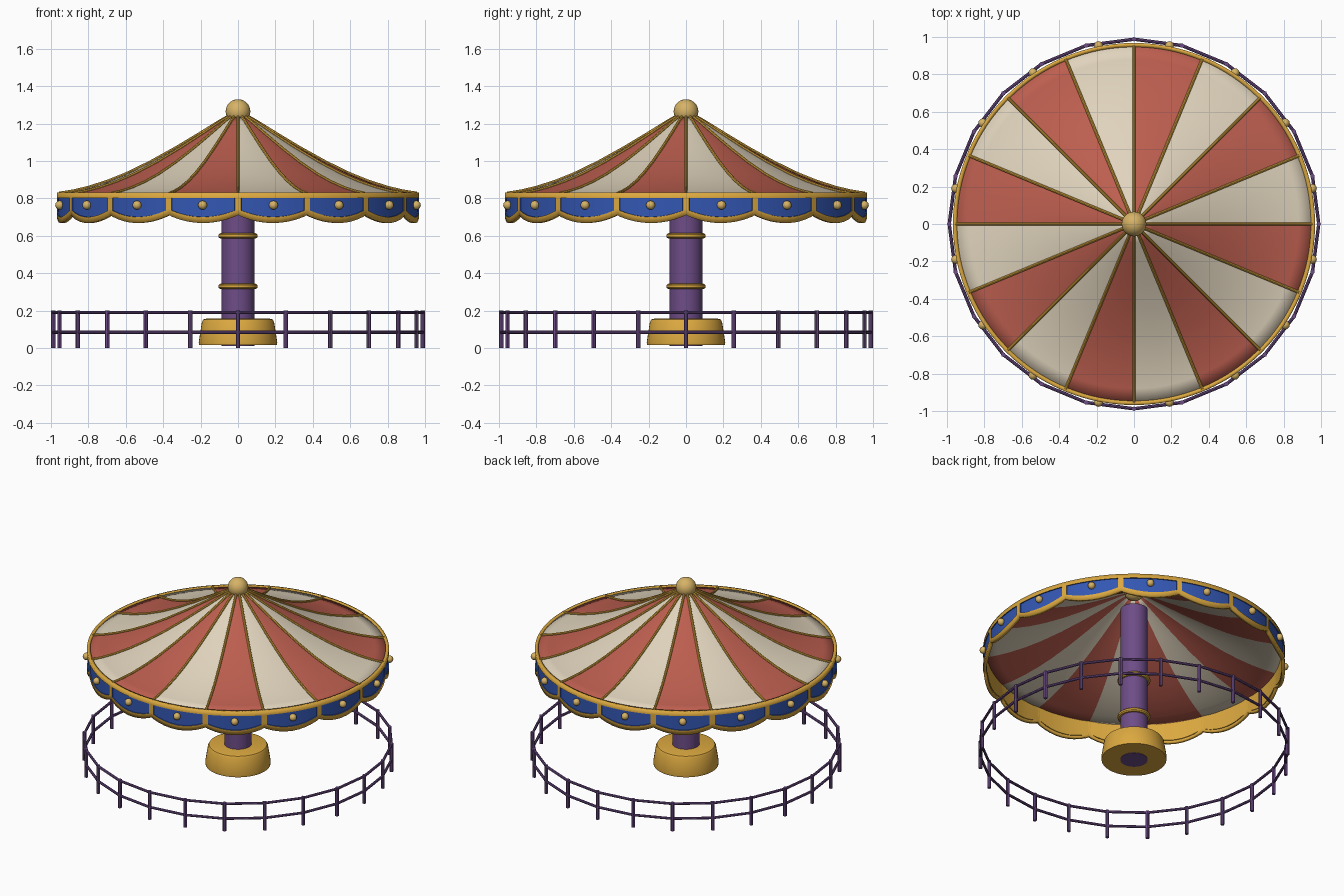
import bpy, bmesh, math
from math import sin, cos, pi, tau

if "Cube" in bpy.data.objects:
    bpy.data.objects.remove(bpy.data.objects["Cube"])

PANELS, POSTS = 16, 24


def mat(name, srgb):
    m = bpy.data.materials.new(name)
    m.diffuse_color = (*[((c + 0.055) / 1.055) ** 2.4 for c in srgb], 1)
    m.use_nodes = True
    m.node_tree.nodes["Principled BSDF"].inputs["Base Color"].default_value = m.diffuse_color
    return m


GOLD = mat("gold", (0.86, 0.66, 0.25))
BRASS = mat("pale brass", (0.84, 0.70, 0.40))
RED = mat("canvas red", (0.74, 0.37, 0.31))
CREAM = mat("canvas cream", (0.88, 0.83, 0.74))
BLUE = mat("blue", (0.20, 0.34, 0.70))
PURPLE = mat("purple", (0.43, 0.30, 0.53))


def polar(r, a, z):
    return (r * cos(a), r * sin(a), z)


def finish(ob, name, *mats, smooth=True):
    ob.name = name
    for m in mats:
        ob.data.materials.append(m)
    if smooth:
        bpy.ops.object.select_all(action='DESELECT')
        ob.select_set(True)
        bpy.context.view_layer.objects.active = ob
        bpy.ops.object.shade_smooth_by_angle(angle=math.radians(35))
    return ob


def from_bmesh(bm, name, *mats):
    me = bpy.data.meshes.new(name)
    bm.to_mesh(me)
    bm.free()
    ob = bpy.data.objects.new(name, me)
    bpy.context.collection.objects.link(ob)
    return finish(ob, name, *mats)


def lathe(name, profile, material, segs=48):
    """Revolve (radius, z) points, listed bottom to top, with capped ends."""
    bm = bmesh.new()
    rings = [[bm.verts.new(polar(r, tau * i / segs, z)) for i in range(segs)] for r, z in profile]
    for lo, hi in zip(rings, rings[1:]):
        for i in range(segs):
            j = (i + 1) % segs
            bm.faces.new((lo[i], lo[j], hi[j], hi[i]))
    bm.faces.new(rings[0][::-1])
    bm.faces.new(rings[-1])
    return from_bmesh(bm, name, material)


def tubes(name, paths, radius, material, cyclic=False):
    cu = bpy.data.curves.new(name, 'CURVE')
    cu.dimensions = '3D'
    cu.bevel_depth, cu.bevel_resolution, cu.use_fill_caps = radius, 2, True
    for pts in paths:
        sp = cu.splines.new('POLY')
        sp.points.add(len(pts) - 1)
        for p, co in zip(sp.points, pts):
            p.co = (*co, 1)
        sp.use_cyclic_u = cyclic
    ob = bpy.data.objects.new(name, cu)
    bpy.context.collection.objects.link(ob)
    bpy.ops.object.select_all(action='DESELECT')
    ob.select_set(True)
    bpy.context.view_layer.objects.active = ob
    bpy.ops.object.convert(target='MESH')
    return finish(bpy.context.object, name, material)


# Pedestal and central column
lathe("base", [(0.208, 0.015), (0.21, 0.03), (0.193, 0.14), (0.185, 0.153), (0.17, 0.157)], GOLD)
lathe("column", [(0.088, 0.012), (0.088, 1.12)], PURPLE)
for z in (0.33, 0.6):
    lathe("column_ring", [(0.08, z - 0.015), (0.098, z - 0.013), (0.105, z - 0.006),
                          (0.105, z + 0.006), (0.098, z + 0.013), (0.08, z + 0.015)], GOLD)

# Striped canopy, a sagging cone
ROOF = [(0.04, 1.242), (0.1, 1.208), (0.2, 1.146), (0.33, 1.068), (0.47, 0.99),
        (0.6, 0.927), (0.7, 0.887), (0.8, 0.855), (0.88, 0.836), (0.955, 0.824)]
SUB = 6
bm = bmesh.new()
n = PANELS * SUB
rings = [[bm.verts.new(polar(r, tau * i / n, z)) for i in range(n)] for r, z in ROOF]
for inner, outer in zip(rings, rings[1:]):
    for i in range(n):
        j = (i + 1) % n
        f = bm.faces.new((inner[i], outer[i], outer[j], inner[j]))
        f.material_index = (i // SUB) % 2
canopy = from_bmesh(bm, "canopy", CREAM, RED)
sol = canopy.modifiers.new("thickness", 'SOLIDIFY')
sol.thickness, sol.offset = 0.006, -1

# Gold ribs over the canopy seams
tubes("canopy_ribs", [[polar(r, tau * k / PANELS, z + 0.004) for r, z in ROOF]
                      for k in range(PANELS)], 0.008, GOLD)

# Scalloped valance: blue fields recessed in a gold frame
FR = [0, 0.045, 0.16, 0.27, 0.385, 0.5, 0.615, 0.73, 0.84, 0.955]
n = PANELS * len(FR)
bm = bmesh.new()
cols = []
for k in range(PANELS):
    for t in FR:
        a = tau * (k + t) / PANELS
        low = 0.712 - 0.044 * sin(pi * t) ** 0.8
        cols.append([bm.verts.new(polar(0.968, a, z)) for z in (0.832, 0.802, low + 0.032, low)])
blue = []
for i in range(n):
    c, d = cols[i], cols[(i + 1) % n]
    for row in range(3):
        f = bm.faces.new((c[row], c[row + 1], d[row + 1], d[row]))
        f.material_index = 1
        if row == 1 and i % len(FR) not in (0, len(FR) - 1):
            f.material_index = 0
            blue.append(f)
bm.normal_update()
bmesh.ops.inset_region(bm, faces=blue, thickness=0.001, depth=-0.006, use_even_offset=True)
valance = from_bmesh(bm, "valance", BLUE, GOLD)
sol = valance.modifiers.new("thickness", 'SOLIDIFY')
sol.thickness, sol.offset = 0.022, -1
sol.material_offset = sol.material_offset_rim = 1


# Round finial and bulbs
def ball(name, loc, r, segs):
    bpy.ops.mesh.primitive_uv_sphere_add(radius=r, location=loc, segments=segs, ring_count=segs // 2)
    finish(bpy.context.object, name, BRASS)


ball("finial", (0, 0, 1.264), 0.066, 32)
for k in range(PANELS):
    ball("bulb", polar(0.972, tau * (k + 0.5) / PANELS, 0.764), 0.024, 16)

# Perimeter fence
angles = [tau * k / POSTS for k in range(POSTS)]
tubes("fence_posts", [[polar(0.988, a, 0), polar(0.988, a, 0.2)] for a in angles], 0.012, PURPLE)
tubes("fence_rails", [[polar(0.988, a, z) for a in angles] for z in (0.085, 0.19)],
      0.009, PURPLE, cyclic=True)
